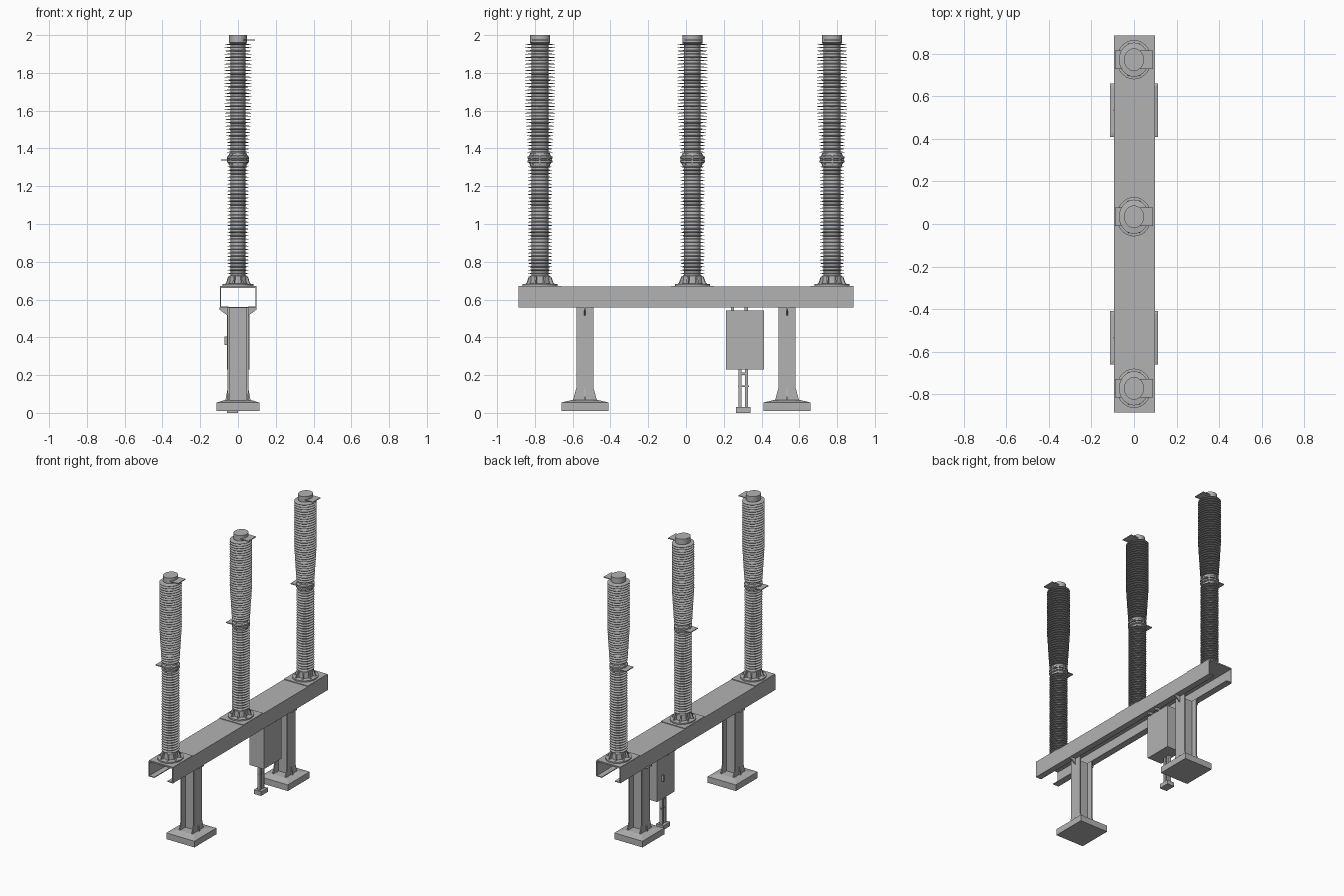
import bpy, bmesh, math
from mathutils import Matrix

if "Cube" in bpy.data.objects:
    bpy.data.objects.remove(bpy.data.objects["Cube"])

grey = bpy.data.materials.new("galvanised_grey")
grey.use_nodes = True
colour = (0.45, 0.45, 0.45, 1)
grey.diffuse_color = colour
grey.node_tree.nodes["Principled BSDF"].inputs["Base Color"].default_value = colour


def finish(name, bm, smooth=False):
    bmesh.ops.recalc_face_normals(bm, faces=bm.faces)
    mesh = bpy.data.meshes.new(name)
    bm.to_mesh(mesh)
    bm.free()
    mesh.materials.append(grey)
    ob = bpy.data.objects.new(name, mesh)
    bpy.context.collection.objects.link(ob)
    if smooth:
        bpy.ops.object.select_all(action='DESELECT')
        ob.select_set(True)
        bpy.context.view_layer.objects.active = ob
        bpy.ops.object.shade_smooth_by_angle(angle=math.radians(35))
    return ob


def add_box(bm, x0, x1, y0, y1, z0, z1, top=(1, 1)):
    """Box between limits; its top can be scaled in x and y."""
    cx, cy = (x0 + x1) / 2, (y0 + y1) / 2
    made = bmesh.ops.create_cube(bm, size=1)["verts"]
    for v in made:
        up = v.co.z > 0
        v.co.x = cx + v.co.x * (x1 - x0) * (top[0] if up else 1)
        v.co.y = cy + v.co.y * (y1 - y0) * (top[1] if up else 1)
        v.co.z = z1 if up else z0


def box(name, *limits, **kw):
    bm = bmesh.new()
    add_box(bm, *limits, **kw)
    return finish(name, bm)


def add_prism(bm, outline, depth, matrix):
    """Outline in local xz, extruded along y about the middle."""
    front, back = [[bm.verts.new(matrix @ Matrix.Translation((x, s * depth / 2, z)).translation)
                    for x, z in outline] for s in (-1, 1)]
    bm.faces.new(front)
    bm.faces.new(back[::-1])
    n = len(outline)
    for i in range(n):
        j = (i + 1) % n
        bm.faces.new((front[i], front[j], back[j], back[i]))


def add_lathe(bm, profile, y, sides=28):
    """Turned shape, slightly oval across the beam."""
    rings = []
    for r, z in profile:
        rings.append([bm.verts.new((r * math.cos(a), y + STRETCH * r * math.sin(a), z))
                      for a in (math.tau * i / sides for i in range(sides))])
    for low, high in zip(rings, rings[1:]):
        for i in range(sides):
            j = (i + 1) % sides
            bm.faces.new((low[i], low[j], high[j], high[i]))
    bm.faces.new(rings[0])
    bm.faces.new(rings[-1])


STRETCH = 1.13


def insulator(name, y, z0, z1, count, radius):
    """Core with evenly spaced thin sheds."""
    core = 0.039
    profile = [(core, z0)]
    for i in range(count):
        t = (i + 0.5) / count
        z = z0 + t * (z1 - z0)
        r = radius(t)
        profile += [(core, z - 0.003), (r, z - 0.002), (r, z), (core, z + 0.004)]
    profile.append((core, z1))
    bm = bmesh.new()
    add_lathe(bm, profile, y)
    finish(name, bm, True)


# Hollow main beam with inward lips, open below
bm = bmesh.new()
half, lip, t, low, high = 0.097, 0.052, 0.006, 0.557, 0.668
right_half = [(lip, low), (half, low), (half, high)]
inner_half = [(half - t, high - t), (half - t, low + t), (lip, low + t)]
mirror = lambda pts: [(-x, z) for x, z in reversed(pts)]
outline = right_half + mirror(right_half) + mirror(inner_half) + inner_half
add_prism(bm, outline, 1.775, Matrix.Translation((0.002, 0, 0)))
finish("main_beam", bm)

# Two supports: footing, H-section leg and stiffeners
for side, y in (("front", -0.535), ("back", 0.535)):
    bm = bmesh.new()
    add_box(bm, -0.113, 0.113, y - 0.125, y + 0.125, 0.01, 0.055)
    add_box(bm, -0.113, 0.113, y - 0.125, y + 0.125, 0.055, 0.068, top=(0.6, 0.55))
    finish(side + "_footing", bm)

    bm = bmesh.new()
    for s in (-1, 1):
        x0, x1 = sorted((s * 0.045, s * 0.055))
        add_box(bm, x0, x1, y - 0.046, y + 0.046, 0.06, 0.557)
    add_box(bm, -0.046, 0.046, y - 0.004, y + 0.004, 0.06, 0.557)
    finish(side + "_leg", bm)

    bm = bmesh.new()
    for s in (-1, 1):
        flip = Matrix.Translation((0, y, 0)) @ Matrix.Diagonal((s, 1, 1, 1))
        add_prism(bm, [(0.055, 0.515), (0.097, 0.546), (0.097, 0.557), (0.055, 0.557)], 0.008, flip)
        add_prism(bm, [(0.055, 0.065), (0.067, 0.065), (0.055, 0.13)], 0.008, flip)
        for e in (-1, 1):
            turn = (Matrix.Translation((s * 0.05, y, 0))
                    @ Matrix.Rotation(e * math.pi / 2, 4, 'Z'))
            add_prism(bm, [(0.046, 0.065), (0.064, 0.065), (0.046, 0.13)], 0.008, turn)
    finish(side + "_leg_stiffeners", bm)

# Control cabinet with handle, hangers and stand
box("control_cabinet", -0.057, 0.06, 0.212, 0.413, 0.23, 0.543)
box("cabinet_handle", -0.072, -0.057, 0.35, 0.36, 0.36, 0.405)
for i, y in enumerate((0.246, 0.32)):
    box("cabinet_hanger_%d" % (i + 1), -0.08, 0.08, y - 0.009, y + 0.009, 0.54, 0.56)
box("stand_foot", -0.058, 0.0, 0.264, 0.342, 0, 0.03)
bm = bmesh.new()
for y in (0.287, 0.321):
    add_box(bm, -0.04, -0.018, y - 0.008, y + 0.008, 0.03, 0.23)
add_box(bm, -0.033, -0.025, 0.275, 0.333, 0.138, 0.146)
add_box(bm, -0.033, -0.025, 0.287, 0.321, 0.2, 0.215)
finish("cabinet_stand", bm)

# Three poles
for pole, y in (("front", -0.773), ("middle", 0.034), ("back", 0.773)):
    box(pole + "_mounting_plate", -0.094, 0.098, y - 0.113, y + 0.113, 0.668, 0.673)

    # Base fitting with radial ribs
    bm = bmesh.new()
    add_lathe(bm, [(0.082, 0.672), (0.082, 0.682), (0.05, 0.684), (0.046, 0.725), (0.039, 0.73)], y)
    for i in range(8):
        turn = (Matrix.Translation((0, y, 0)) @ Matrix.Diagonal((1, STRETCH, 1, 1))
                @ Matrix.Rotation(math.tau * (i + 0.5) / 8, 4, 'Z'))
        add_prism(bm, [(0.04, 0.68), (0.074, 0.68), (0.066, 0.69), (0.055, 0.722), (0.04, 0.722)],
                  0.008, turn)
    finish(pole + "_base_fitting", bm, True)

    insulator(pole + "_lower_insulator", y, 0.728, 1.312, 32, lambda t: 0.056)

    # Middle joint with a connection plate
    bm = bmesh.new()
    add_lathe(bm, [(0.046, 1.308), (0.046, 1.322), (0.058, 1.326), (0.058, 1.336), (0.047, 1.338),
                   (0.047, 1.344), (0.058, 1.346), (0.058, 1.356), (0.046, 1.362), (0.046, 1.376)], y)
    for i in range(8):
        turn = (Matrix.Translation((0, y, 0)) @ Matrix.Diagonal((1, STRETCH, 1, 1))
                @ Matrix.Rotation(math.tau * i / 8, 4, 'Z'))
        add_prism(bm, [(0.04, 1.312), (0.047, 1.312), (0.057, 1.33), (0.057, 1.352),
                       (0.047, 1.37), (0.04, 1.37)], 0.007, turn)
    finish(pole + "_middle_joint", bm, True)
    box(pole + "_middle_terminal", -0.09, 0.0, y - 0.043, y + 0.043, 1.335, 1.341)

    insulator(pole + "_upper_insulator", y, 1.372, 1.96, 34,
              lambda t: 0.057 + 0.014 * min(1, t / 0.42))

    # Cap and top terminal
    bm = bmesh.new()
    add_lathe(bm, [(0.039, 1.955), (0.047, 1.96), (0.047, 2.0)], y)
    finish(pole + "_cap", bm, True)
    box(pole + "_top_terminal", 0.0, 0.09, y - 0.043, y + 0.043, 1.972, 1.978)
